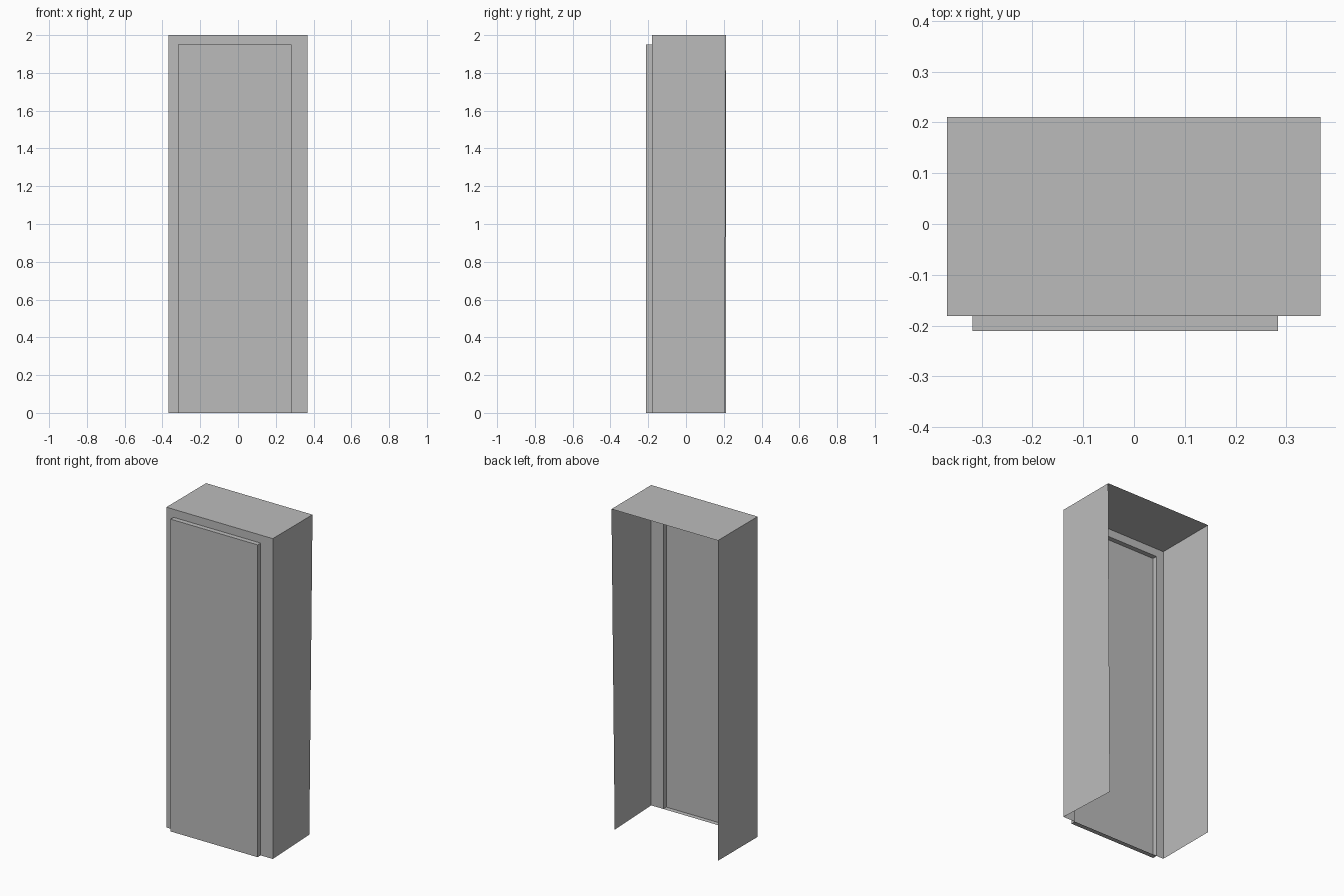
import bpy
import bmesh

cube = bpy.data.objects.get("Cube")
if cube:
    bpy.data.objects.remove(cube, do_unlink=True)

grey = bpy.data.materials.new("plain_grey")
grey.use_nodes = True
colour = (0.5, 0.5, 0.5, 1)
grey.diffuse_color = colour
grey.node_tree.nodes["Principled BSDF"].inputs["Base Color"].default_value = colour


def arch(bm, left, right, top, y):
    """Four corners of an upright arch standing on the ground."""
    corners = [(left, 0), (left, top), (right, top), (right, 0)]
    return [bm.verts.new((x, y, z)) for x, z in corners]


def bridge(bm, a, b):
    """Join two arches with a left, top and right face."""
    for i in range(3):
        bm.faces.new((a[i], b[i], b[i + 1], a[i + 1]))


def finish(bm, name):
    mesh = bpy.data.meshes.new(name)
    bm.to_mesh(mesh)
    bm.free()
    mesh.materials.append(grey)
    obj = bpy.data.objects.new(name, mesh)
    bpy.context.collection.objects.link(obj)


# Thin cabinet shell, open at the back and bottom, with a front frame
bm = bmesh.new()
back = arch(bm, -0.368, 0.367, 2, 0.211)
front = arch(bm, -0.368, 0.367, 2, -0.181)
opening = arch(bm, -0.318, 0.283, 1.95, -0.181)
bridge(bm, back, front)
bridge(bm, front, opening)
# The lower back corner of one side leans slightly inward
back[3].co.x -= 0.018
back[3].co.y -= 0.006
finish(bm, "cabinet_shell")

# Raised hollow door panel, closed along its lower rim
bm = bmesh.new()
rim = arch(bm, -0.318, 0.283, 1.95, -0.181)
face = arch(bm, -0.318, 0.283, 1.95, -0.211)
bridge(bm, rim, face)
bm.faces.new(reversed(face))
bm.faces.new((rim[0], rim[3], face[3], face[0]))
finish(bm, "door_panel")
